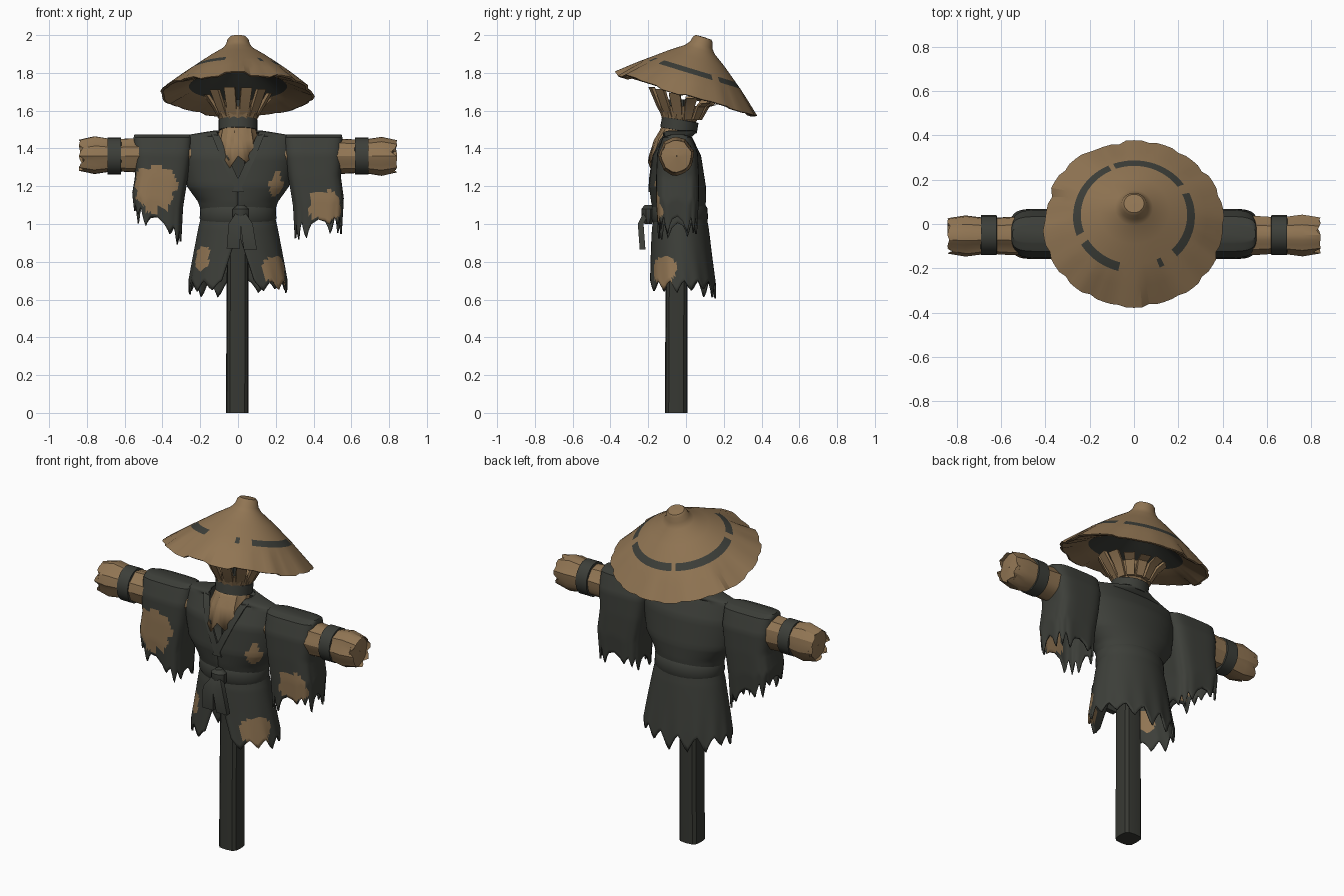
import bpy, bmesh, math, random
from math import pi, sin, cos, radians
from mathutils import Matrix, Vector

random.seed(4)
if "Cube" in bpy.data.objects:
    bpy.data.objects.remove(bpy.data.objects["Cube"])


def material(name, rgb):
    m = bpy.data.materials.new(name)
    m.use_nodes = True
    m.diffuse_color = (*rgb, 1)
    m.node_tree.nodes["Principled BSDF"].inputs["Base Color"].default_value = (*rgb, 1)
    return m


STRAW = material("straw", (0.285, 0.18, 0.088))
CLOTH = material("dark cloth", (0.046, 0.049, 0.041))
WOOD = material("dark wood", (0.038, 0.04, 0.033))


def loft(name, rings, mats, loop=True, caps=(), paint=None, thick=0, angle=35):
    """Skin a list of point rings; paint(centre, row, column) picks the material."""
    bm = bmesh.new()
    rows = [[bm.verts.new(p) for p in r] for r in rings]
    n = len(rows[0])
    for j in range(len(rows) - 1):
        for i in range(n if loop else n - 1):
            k = (i + 1) % n
            f = bm.faces.new((rows[j][i], rows[j][k], rows[j + 1][k], rows[j + 1][i]))
            if paint:
                f.material_index = paint(f.calc_center_median(), j, i)
    for row in caps:
        bm.faces.new(rows[row])
    bmesh.ops.recalc_face_normals(bm, faces=bm.faces)
    me = bpy.data.meshes.new(name)
    bm.to_mesh(me)
    bm.free()
    for m in mats:
        me.materials.append(m)
    ob = bpy.data.objects.new(name, me)
    bpy.context.collection.objects.link(ob)
    if thick:
        mod = ob.modifiers.new("thickness", "SOLIDIFY")
        mod.thickness, mod.offset = thick, 0
    bpy.ops.object.select_all(action="DESELECT")
    ob.select_set(True)
    bpy.context.view_layer.objects.active = ob
    bpy.ops.object.shade_smooth_by_angle(angle=radians(angle))


def tube(name, keys, n, mats, steps=1, power=1, gap=None, hem=None, ripple=None,
         matrix=Matrix(), **options):
    """Stack of ellipses (z, cx, cy, rx, ry); gap opens the front, hem lowers the last ring."""
    levels = []
    for a, b in zip(keys, keys[1:]):
        levels += [[p + (q - p) * s / steps for p, q in zip(a, b)] for s in range(steps)]
    levels.append(keys[-1])
    rings = []
    for j, (z, cx, cy, rx, ry) in enumerate(levels):
        t, ring = j / (len(levels) - 1), []
        g = math.asin(min(0.9, max(0, gap(z)) / rx)) if gap else 0
        for i in range(n + 1 if gap else n):
            a = -pi / 2 + g + (2 * pi - 2 * g) * i / n
            c, s = cos(a), sin(a)
            r = ripple[i % n] if ripple else 1
            p = Vector((cx + r * rx * math.copysign(abs(c) ** power, c),
                        cy + r * ry * math.copysign(abs(s) ** power, s), z))
            if hem:
                p.z -= hem(i % n, p) * t ** 4
            ring.append(matrix @ p)
        rings.append(ring)
    loft(name, rings, mats, loop=not gap, **options)


def teeth(n, low, high, shape=(0, 0.45, 1, 0.5)):
    """Ragged edge heights, one random tooth per repeat of the shape."""
    out = []
    while len(out) < n:
        amp = random.uniform(low, high)
        out += [amp * s for s in shape]
    return out


def patches(*spots):
    """Straw showing through the cloth wherever a face is inside a wobbly blob."""
    def rule(c, j, i):
        for x, y, z, r, h in spots:
            wobble = 1 + 0.18 * sin(70 * c.x + 20 * c.z) + 0.12 * sin(90 * c.z)
            if ((c.x - x) / r) ** 2 + ((c.y - y) / r) ** 2 + ((c.z - z) / h) ** 2 < wobble:
                return 1
        return 0
    return rule


def strip(name, points, widths, depth, mat, matrix=Matrix()):
    """Flat band following points."""
    corners = ((-1, -1), (1, -1), (1, 1), (-1, 1))
    rings = [[matrix @ (Vector(p) + Vector((a * w / 2, b * depth / 2, 0))) for a, b in corners]
             for p, w in zip(points, widths)]
    loft(name, rings, [mat], caps=(0, -1))


RAG = (0, .35, .75, 1, .55, .2)

# Post
tube("post", [(0, -.004, -.052, .06, .06), (.7, -.002, -.05, .058, .058),
              (1.66, 0, -.045, .05, .05)], 12, [WOOD], power=.6, caps=(0, -1))

# Robe body with V opening
torso = [(1.49, 0, -.045, .125, .10), (1.463, 0, -.045, .29, .07), (1.36, 0, -.05, .295, .125),
         (1.2, 0, -.045, .265, .145), (1.12, 0, -.04, .207, .14), (1.05, 0, -.035, .185, .13)]
tube("robe_body", torso, 80, [CLOTH, STRAW], steps=6, thick=.01,
     gap=lambda z: .42 * (z - 1.22), paint=patches((.2, -.14, 1.2, .043, .065)))

# Lapels along the V
for side, name in ((1, "left_lapel"), (-1, "right_lapel")):
    path = [(.125, -.105, 1.48), (.11, -.13, 1.45), (.075, -.172, 1.36),
            (.02, -.19, 1.24), (-.01, -.193, 1.17)]
    strip(name, [(side * x, y, z) for x, y, z in path], [.04] * 5, .012, CLOTH)

# Skirt, open at the front, ragged hem
cut = teeth(78, .04, .1, RAG)
tube("robe_skirt", [(1.06, 0, -.03, .185, .13), (.98, 0, -.03, .205, .145),
                    (.85, 0, -.025, .23, .158), (.7, 0, -.02, .258, .175)],
     78, [CLOTH, STRAW], steps=8, thick=.01, gap=lambda z: .33 * (.96 - z),
     hem=lambda i, p: cut[i],
     paint=patches((-.2, -.14, .825, .055, .07), (.205, -.13, .75, .085, .09)))

# Belt, knot and hanging ends
tube("belt", [(1.105, 0, -.035, .188, .135), (1.085, 0, -.035, .2, .148),
              (1.03, 0, -.035, .203, .152), (1.0, 0, -.035, .19, .135)], 32, [CLOTH])
tube("belt_knot", [(1.1, .015, -.2, .02, .02), (1.08, .015, -.2, .045, .035),
                   (1.03, .015, -.2, .045, .035), (1.0, .015, -.2, .025, .02)],
     10, [CLOTH], caps=(0, -1))
for name, x, z in (("belt_end_a", -.025, .87), ("belt_end_b", .065, .865)):
    strip(name, [(.015, -.21, 1.06), (x * .7, -.24, 1.0), (x, -.23, z)],
          (.05, .065, .07), .03, CLOTH)

# Sleeves, arms and wrist bands
for side, label in ((1, "left"), (-1, "right")):
    rag = teeth(72, .03, .1, RAG)
    slope = .15 if side > 0 else .6
    keys = [(1.469, .4, -.045, .145, .035), (1.455, .4, -.045, .148, .075),
            (1.37, .4, -.045, .148, .103), (1.25, .405, -.045, .134, .108),
            (1.12, .425, -.045, .13, .108), (1.0, .425, -.045, .122, .1)]
    spot = (.455, -.14, 1.09, .085, .095) if side > 0 else (-.44, -.14, 1.19, .11, .12)
    tube(label + "_sleeve", [(z, side * cx, cy, rx, ry) for z, cx, cy, rx, ry in keys],
         72, [CLOTH, STRAW], steps=6, power=.5, thick=.01, caps=(0,),
         hem=lambda i, p: rag[i] - slope * (abs(p.x) - .4) - .02, paint=patches(spot))
    aim = Matrix.Translation((0, -.05, 1.36)) @ Matrix.Rotation(side * pi / 2, 4, "Y")
    tufts = teeth(24, .0, .035, (0, .3, 1))
    folds = [random.uniform(.93, 1.05) for _ in range(24)]
    tube(label + "_arm", [(.25, 0, 0, .07, .07), (.55, 0, 0, .092, .087), (.66, 0, 0, .086, .08),
                          (.76, 0, 0, .102, .093), (.842, 0, 0, .084, .08)],
         24, [STRAW], ripple=folds, hem=lambda i, p: tufts[i], matrix=aim, angle=25)
    tube(label + "_arm_end", [(.815, 0, 0, .088, .084), (.82, 0, 0, .05, .05),
                              (.825, 0, 0, .002, .002)],
         24, [STRAW], ripple=folds, matrix=aim, angle=25)
    tube(label + "_wrist_band", [(.618, 0, 0, .085, .08), (.62, 0, 0, .099, .09),
                                 (.69, 0, 0, .099, .09), (.692, 0, 0, .085, .08)],
         20, [CLOTH], matrix=aim)

# Straw chest and neck band
chest = teeth(32, .03, .08)
tube("straw_chest", [(1.53, 0, -.035, .09, .085), (1.495, 0, -.046, .092, .088),
                     (1.45, 0, -.075, .102, .09), (1.36, 0, -.082, .115, .115)], 32, [STRAW],
     ripple=[random.uniform(.95, 1.04) for _ in range(32)],
     hem=lambda i, p: chest[i], thick=.008, angle=20)
tilt_band = Matrix.Translation((0, -.035, 1.524)) @ Matrix.Rotation(radians(-10), 4, "X")
tube("neck_band", [(-.03, 0, 0, .09, .085), (-.028, 0, 0, .103, .098),
                   (.028, 0, 0, .103, .098), (.03, 0, 0, .09, .085)],
     24, [CLOTH], matrix=tilt_band)

# Straw head: a bundle above the band that splays into separate strips
tube("straw_head", [(1.535, 0, -.035, .09, .085), (1.625, 0, -.02, .135, .128),
                    (1.6, 0, -.025, .06, .06), (1.6, 0, -.025, .002, .002)],
     28, [STRAW], ripple=[1, .95] * 14, angle=20)
STRIPS = 12
for i in range(STRIPS):
    turn = 2 * pi * (i + .5) / STRIPS
    top = 1.678 + .042 * cos(turn) + random.uniform(-.01, .01)
    strip(f"head_strip_{i + 1}",
          [(0, -.088, 1.55), (0, -.128, 1.62), (0, -.172, top)], (.04, .053, .06), .018, STRAW,
          Matrix.Translation((0, -.015, 0)) @ Matrix.Rotation(turn, 4, "Z"))

# Hat: pleated cone, painted broken ring, dark lining
N = 72
tilt = Matrix.Translation((0, 0, 1.685)) @ Matrix.Rotation(radians(-17), 4, "X")
pleat = [random.uniform(-.012, .008) for _ in range(N // 4)]
arcs = ((-45, 27), (33, 110), (117, 200), (212, 257), (293, 300))


def hat_rings(profile):
    rings = []
    for r, h in profile:
        fray = max(0, (r - .27) / .135)
        ring = []
        for i in range(N):
            a, d = 2 * pi * i / N, pleat[i // 4] * fray
            rr = r + d * .6 - (.008 * fray if i % 4 == 0 else 0)
            ring.append(tilt @ Vector((rr * cos(a), .965 * rr * sin(a), h + d)))
        rings.append(ring)
    return rings


def hat_paint(c, j, i):
    deg = (i + .5) * 360 / N
    return int(j == 2 and any(a <= deg <= b or a <= deg - 360 <= b for a, b in arcs))


loft("hat", hat_rings([(.408, 0), (.33, .068), (.275, .114), (.24, .14), (.16, .2), (.085, .25),
                       (.064, .275), (.056, .305), (.045, .317), (.001, .319)]),
     [STRAW, CLOTH], paint=hat_paint, angle=30)
loft("hat_lining", hat_rings([(.408, 0), (.395, -.004), (.32, .022), (.26, .045), (.12, .13),
                              (.001, .19)]),
     [STRAW, CLOTH], paint=lambda c, j, i: int(j >= 3), angle=30)
